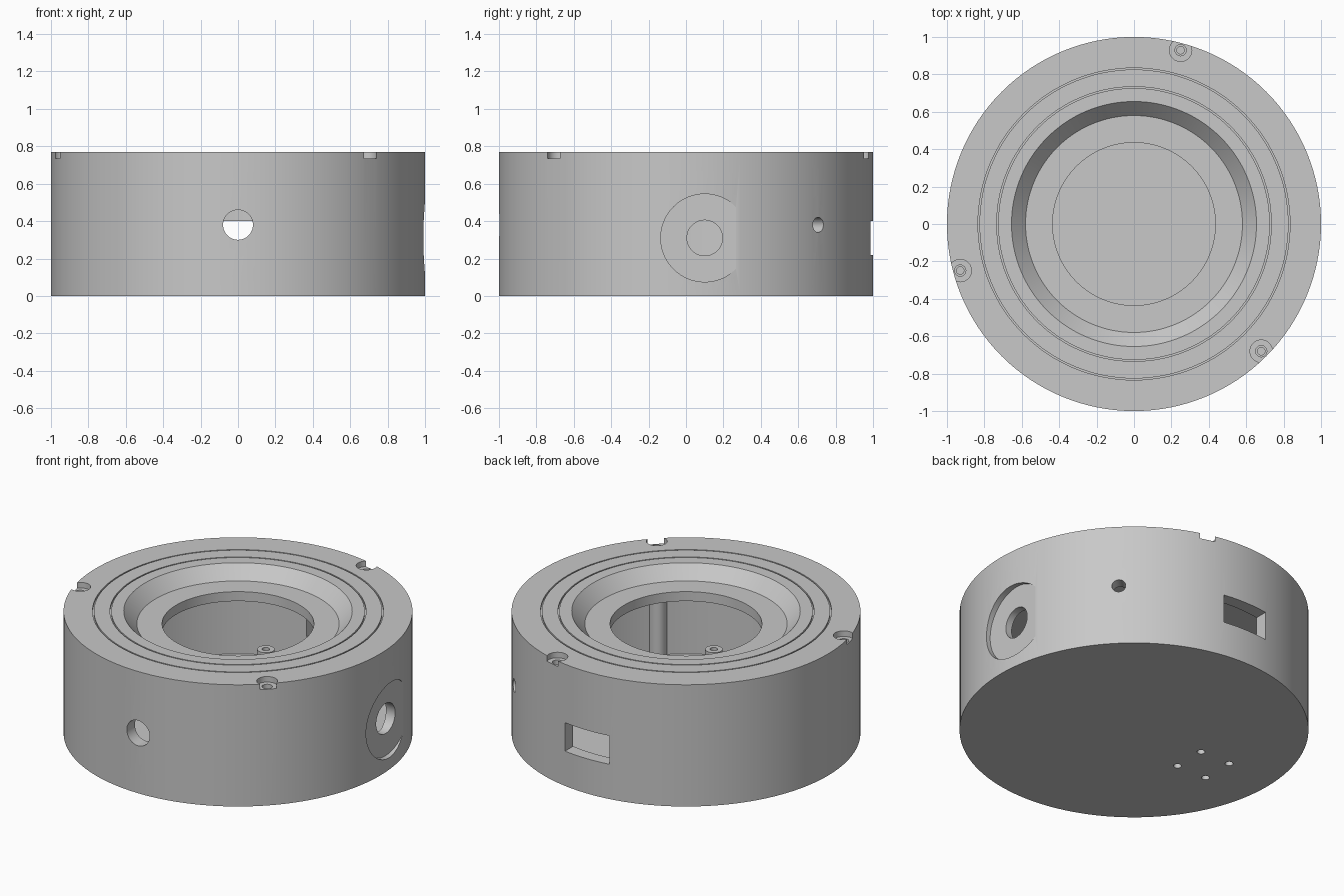
import bpy, bmesh, math
from mathutils import Matrix, Vector

cube = bpy.data.objects.get("Cube")
if cube:
    bpy.data.objects.remove(cube, do_unlink=True)

grey = bpy.data.materials.new("light_grey")
grey.use_nodes = True
colour = (0.58, 0.58, 0.58, 1)
grey.diffuse_color = colour
grey.node_tree.nodes["Principled BSDF"].inputs["Base Color"].default_value = colour


def add_object(name, bm):
    bmesh.ops.recalc_face_normals(bm, faces=bm.faces[:])
    mesh = bpy.data.meshes.new(name)
    bm.to_mesh(mesh)
    bm.free()
    mesh.materials.append(grey)
    obj = bpy.data.objects.new(name, mesh)
    bpy.context.collection.objects.link(obj)
    return obj


def lathe(name, profile, steps):
    """Spin an (r, z) profile about the z axis."""
    bm = bmesh.new()
    verts = [bm.verts.new((r, 0, z)) for r, z in profile]
    edges = [bm.edges.new(pair) for pair in zip(verts, verts[1:])]
    bmesh.ops.spin(bm, geom=verts + edges, cent=(0, 0, 0), axis=(0, 0, 1),
                   angle=math.tau, steps=steps)
    bmesh.ops.remove_doubles(bm, verts=bm.verts[:], dist=1e-5)
    return add_object(name, bm)


def rod(name, start, end, radius, steps=48):
    """Cylinder between two points."""
    start, end = Vector(start), Vector(end)
    axis = end - start
    turn = axis.to_track_quat("Z", "Y").to_matrix().to_4x4()
    bm = bmesh.new()
    bmesh.ops.create_cone(bm, cap_ends=True, segments=steps, radius1=radius,
                          radius2=radius, depth=axis.length,
                          matrix=Matrix.Translation((start + end) / 2) @ turn)
    return add_object(name, bm)


def upright(name, x, y, low, high, radius):
    return rod(name, (x, y, low), (x, y, high), radius, 32)


def combine(target, tool, operation):
    mod = target.modifiers.new(operation, "BOOLEAN")
    mod.object, mod.operation, mod.solver = tool, operation, "EXACT"
    bpy.context.view_layer.objects.active = target
    bpy.ops.object.modifier_apply(modifier=mod.name)
    bpy.data.objects.remove(tool, do_unlink=True)


def cut(tool):
    combine(housing, tool, "DIFFERENCE")


def polar(radius, degrees):
    a = math.radians(degrees)
    return radius * math.cos(a), radius * math.sin(a)


HEIGHT, LEDGE, LID, FLOOR = 0.77, 0.69, 0.63, 0.07
INNER = 0.92


def groove(r, half=0.004, depth=0.012):
    return [(r + half, HEIGHT), (r + half, HEIGHT - depth),
            (r - half, HEIGHT - depth), (r - half, HEIGHT)]


# Hollow drum with a ledged, bevelled opening and two fine rings on top
housing = lathe("housing",
                [(0, 0), (1, 0), (1, HEIGHT)] + groove(0.83) + groove(0.73)
                + [(0.655, HEIGHT), (0.58, LEDGE), (0.435, LEDGE), (0.435, LID),
                   (INNER, LID), (INNER, FLOOR), (0, FLOOR)], 128)

# Screw columns on the inner wall, with counterbored pockets on the rim
for angle in (75, 195, 315):
    combine(housing, upright("column", *polar(INNER, angle), FLOOR - 0.02, LID + 0.02, 0.05), "UNION")
    x, y = polar(0.962, angle)
    cut(upright("pocket", x, y, 0.735, 0.9, 0.06))
    cut(upright("clearance_hole", x, y, 0.7, 0.9, 0.03))
    cut(upright("screw_hole", x, y, 0.5, 0.9, 0.02))

# Round port at the front, small angled port at the back
cut(rod("front_port", (0, -0.6, 0.38), (0, -1.2, 0.38), 0.08))
cut(rod("small_port", (*polar(0.7, 45), 0.38), (*polar(1.2, 45), 0.38), 0.04))

# Flat round recess with a through hole on the side
cut(rod("recess", (0.963, 0.1, 0.31), (1.2, 0.1, 0.31), 0.235, 96))
cut(rod("side_port", (0.6, 0.1, 0.31), (1.2, 0.1, 0.31), 0.095))

# Rectangular window at the back
window = bmesh.new()
bmesh.ops.create_cube(window, size=1, matrix=Matrix.Translation((0, 1, 0.31))
                      @ Matrix.Diagonal((0.31, 0.5, 0.18, 1)))
cut(add_object("window", window))

# Four holes through the floor
for dx in (-0.105, 0.105):
    for dy in (-0.105, 0.105):
        cut(upright("floor_hole", -0.56 + dx, -0.05 + dy, -0.1, 0.2, 0.023))

# Hollow standoffs on the floor
standoffs = []
for i, (sx, sy) in enumerate([(1, 1), (-1, 1), (-1, -1), (1, -1)]):
    post = lathe(f"standoff_{i + 1}", [(0.05, 0), (0.05, 0.09), (0.022, 0.09), (0.022, 0)], 32)
    post.location = (0.33 * sx, 0.75 * sy, FLOOR - 0.005)
    standoffs.append(post)

# Smooth curved walls, sharp rims
bpy.ops.object.select_all(action="DESELECT")
for obj in [housing] + standoffs:
    obj.select_set(True)
bpy.context.view_layer.objects.active = housing
bpy.ops.object.shade_smooth_by_angle(angle=math.radians(25))
